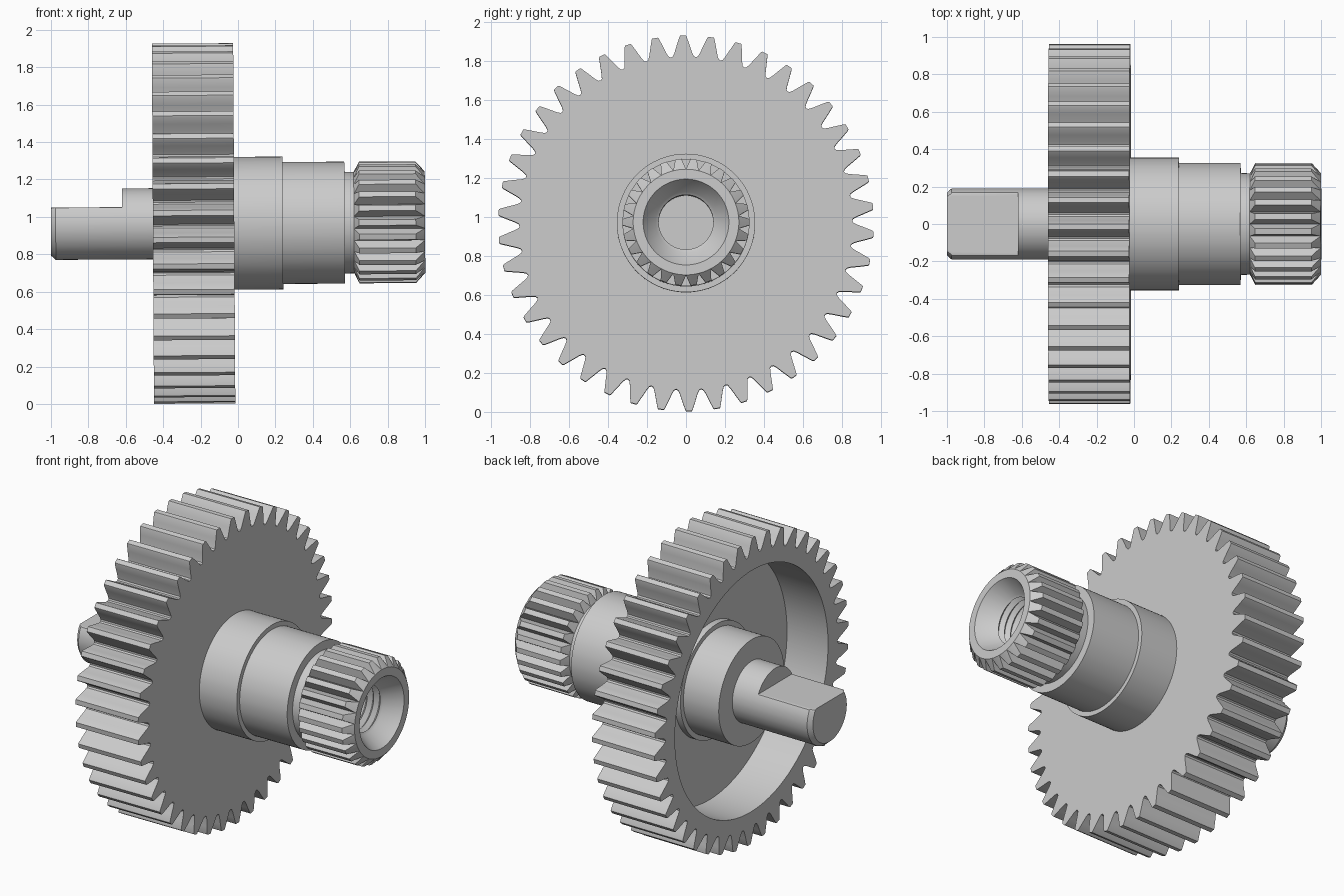
import bpy, bmesh
from math import cos, sin, pi, radians

if "Cube" in bpy.data.objects:
    bpy.data.objects.remove(bpy.data.objects["Cube"])

AXIS_Z, TILT = 0.966, -0.006


def loft(name, rings, caps):
    """Skin a sequence of equal-count rings; caps closes the ends, otherwise last joins first."""
    bm = bmesh.new()
    loops = [[bm.verts.new(p) for p in ring] for ring in rings]
    pairs = list(zip(loops, loops[1:]))
    if caps:
        bm.faces.new(loops[0])
        bm.faces.new(loops[-1])
    else:
        pairs.append((loops[-1], loops[0]))
    n = len(loops[0])
    for a, b in pairs:
        for i in range(n):
            j = (i + 1) % n
            bm.faces.new((a[i], a[j], b[j], b[i]))
    bmesh.ops.remove_doubles(bm, verts=bm.verts, dist=1e-5)
    bmesh.ops.recalc_face_normals(bm, faces=bm.faces)
    me = bpy.data.meshes.new(name)
    bm.to_mesh(me)
    bm.free()
    ob = bpy.data.objects.new(name, me)
    bpy.context.collection.objects.link(ob)
    ob.location = (0, 0, AXIS_Z)
    ob.rotation_euler = (0, TILT, 0)
    bpy.ops.object.select_all(action='DESELECT')
    ob.select_set(True)
    bpy.context.view_layer.objects.active = ob
    bpy.ops.object.shade_smooth_by_angle(angle=radians(28))
    return ob


def toothed(count, tooth, phase=0.0):
    """Repeat a tooth profile of (pitch fraction, radius) into (angle, radius) pairs."""
    pitch = 2 * pi / count
    return [(phase + (k + f) * pitch, r) for k in range(count) for f, r in tooth]


def circle(outline, x, r, top=9.0):
    return [(x, r * cos(a), min(r * sin(a), top)) for a, _ in outline]


def section(outline, x_of_r):
    return [(x_of_r(r), r * cos(a), r * sin(a)) for a, r in outline]


# Spur gear with a recessed back face
half = [(-.42, .858), (-.35, .875), (-.24, .915), (-.13, .957), (-.10, .963)]
tooth = [(-.5, .853)] + half + [(-f, r) for f, r in reversed(half)]
gear = toothed(42, tooth, radians(5.2))
loft("gear_wheel", [
    circle(gear, -.02, .34),
    section(gear, lambda r: -.02),
    section(gear, lambda r: -.455),
    circle(gear, -.455, .76),
    circle(gear, -.17, .76),
    circle(gear, -.17, .34),
], caps=False)

# Stepped shaft: flatted tip, boss, hub, splined end and threaded bore
spline = toothed(26, [(-.2, .326), (0, .326), (.2, .326), (.5, .272)])
FLAT = 0.09
rings = [circle(spline, x, r, FLAT) for x, r in [(-1, .168), (-.975, .19), (-.62, .19)]]
rings += [circle(spline, x, r) for x, r in [
    (-.62, .19), (-.455, .19), (-.455, .325), (-.21, .325), (-.21, .355),
    (.24, .355), (.24, .326), (.57, .326), (.57, .272), (.62, .271)]]
rings += [section(spline, lambda r: .621 + (r - .272) * .5),
          section(spline, lambda r: .999 - (r - .272) * .9)]
rings += [circle(spline, x, r) for x, r in [(1, .271), (1, .22), (.9, .155)]]
for k in range(14):
    x = .89 - k * .045
    rings += [circle(spline, x, .14), circle(spline, x - .0225, .165)]
rings.append(circle(spline, .25, .14))
loft("stepped_shaft", rings, caps=True)
